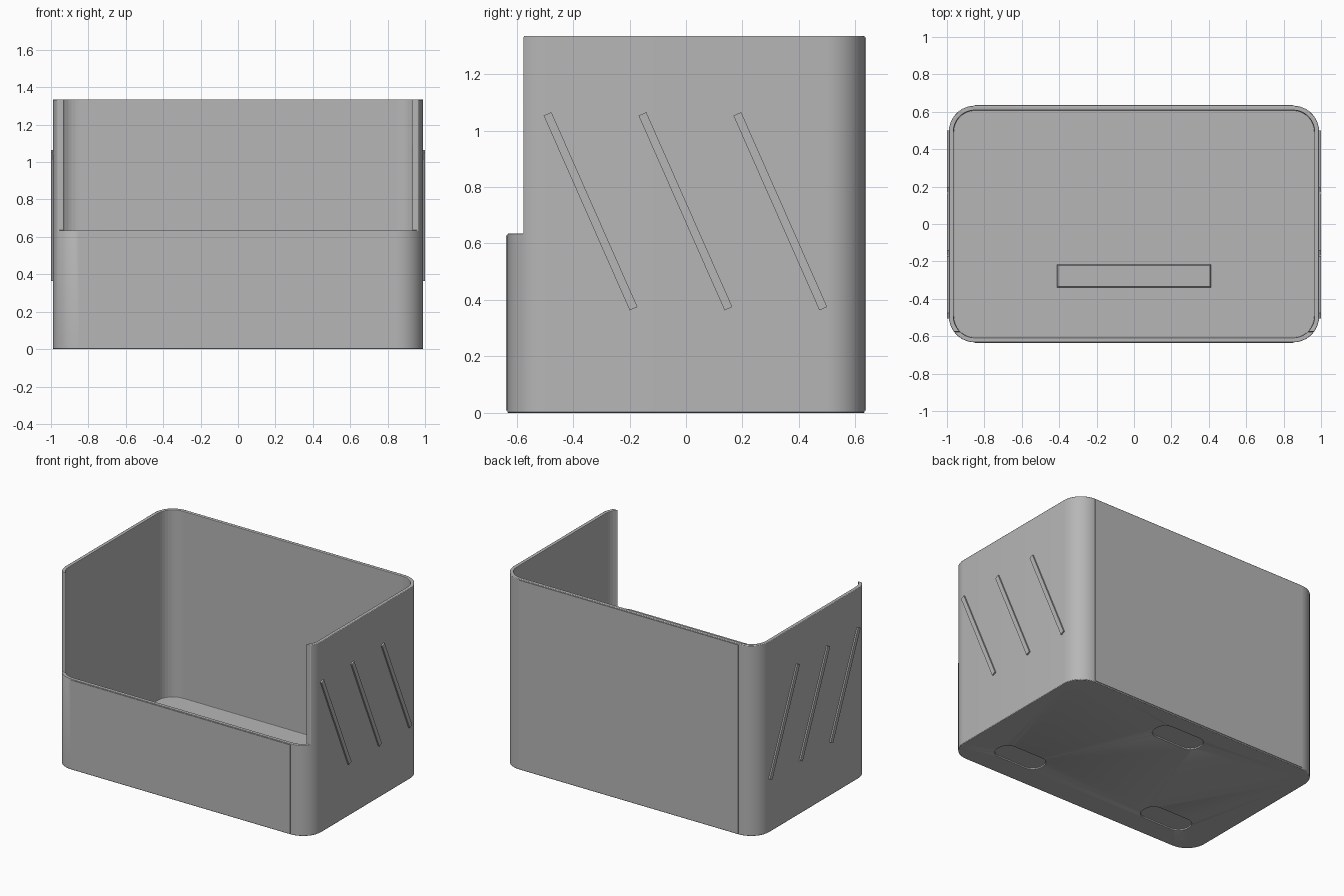
import bpy, bmesh, math
from mathutils import Matrix

if "Cube" in bpy.data.objects:
    bpy.data.objects.remove(bpy.data.objects["Cube"], do_unlink=True)

grey = bpy.data.materials.new("plain_grey")
grey.use_nodes = True
COLOUR = (0.47, 0.47, 0.47, 1)
grey.diffuse_color = COLOUR
grey.node_tree.nodes["Principled BSDF"].inputs["Base Color"].default_value = COLOUR

HX, HY, HEIGHT = 0.99, 0.633, 1.335
WALL, RADIUS = 0.025, 0.14
FRONT_TOP, FRONT_CUT = 0.635, -0.575


def finish(name, bm):
    bmesh.ops.recalc_face_normals(bm, faces=bm.faces)
    mesh = bpy.data.meshes.new(name)
    bm.to_mesh(mesh)
    bm.free()
    mesh.materials.append(grey)
    obj = bpy.data.objects.new(name, mesh)
    bpy.context.collection.objects.link(obj)
    return obj


def rounded_block(name, cx, cy, hx, hy, radius, z0, z1, steps=9):
    """Upright block with rounded vertical corners."""
    bm = bmesh.new()
    ring = []
    for q, (sx, sy) in enumerate([(1, 1), (-1, 1), (-1, -1), (1, -1)]):
        for i in range(steps + 1):
            a = (q + i / steps) * math.pi / 2
            ring.append(bm.verts.new((cx + sx * (hx - radius) + radius * math.cos(a),
                                      cy + sy * (hy - radius) + radius * math.sin(a), z0)))
    base = bm.faces.new(ring)
    top = bmesh.ops.extrude_face_region(bm, geom=[base])["geom"]
    bmesh.ops.translate(bm, vec=(0, 0, z1 - z0),
                        verts=[v for v in top if isinstance(v, bmesh.types.BMVert)])
    return finish(name, bm)


def box(name, x, y, z, tilt=0):
    """Box from three (low, high) ranges, tilted about its own x axis."""
    size = [r[1] - r[0] for r in (x, y, z)]
    mid = [(r[0] + r[1]) / 2 for r in (x, y, z)]
    bm = bmesh.new()
    bmesh.ops.create_cube(bm, size=1, matrix=Matrix.Translation(mid)
                          @ Matrix.Rotation(tilt, 4, "X") @ Matrix.Diagonal((*size, 1)))
    return finish(name, bm)


def cut(target, cutter):
    mod = target.modifiers.new(cutter.name, "BOOLEAN")
    mod.operation = "DIFFERENCE"
    mod.solver = "EXACT"
    mod.object = cutter
    cutter.hide_render = True
    cutter.hide_set(True)


def soften(obj, width, segments=2):
    mod = obj.modifiers.new("edge_round", "BEVEL")
    mod.width = width
    mod.segments = segments
    mod.limit_method = "ANGLE"
    mod.angle_limit = math.radians(40)
    mod.use_clamp_overlap = False


# Open bin: hollow shell with a lowered front
shell = rounded_block("bin_shell", 0, 0, HX, HY, RADIUS, 0, HEIGHT)
cut(shell, rounded_block("cavity_cutter", 0, 0, HX - WALL, HY - WALL,
                         RADIUS - WALL, WALL, HEIGHT + 0.2))
cut(shell, box("front_opening_cutter", (-1.2, 1.2), (-1, FRONT_CUT), (FRONT_TOP, 1.6)))

# Shallow pad recesses underneath
for i, (x, y) in enumerate([(0.6, -0.4), (-0.6, -0.4), (0, 0.43)]):
    cut(shell, rounded_block(f"pad_recess_cutter_{i + 1}", x, y, 0.18, 0.08, 0.07, -0.05, 0.01))
soften(shell, 0.004)

# Slightly raised front and back panels
panel = HX - RADIUS
box("front_panel", (-panel, panel), (-HY - 0.004, -HY + 0.005), (0.008, FRONT_TOP - 0.006))
box("back_panel", (-panel, panel), (HY - 0.005, HY + 0.004), (0.008, HEIGHT - 0.006))

# Slanted ribs on both sides
for side, sx in (("left", 1), ("right", -1)):
    xs = sorted((sx * (HX - 0.006), sx * 1.0))
    for i in range(3):
        y = -0.338 + i * 0.336
        box(f"{side}_rib_{i + 1}", xs, (y - 0.015, y + 0.015), (0.337, 1.091), 0.416)

# Chamfered plate on the floor
plate = box("floor_plate", (-0.42, 0.42), (-0.345, -0.21), (WALL - 0.01, WALL + 0.008))
for v in plate.data.vertices:
    if v.co.z > WALL:
        v.co.x -= math.copysign(0.014, v.co.x)
        v.co.y -= math.copysign(0.011, v.co.y + 0.277)

# Smooth rounded corners, keep real edges sharp
bpy.ops.object.select_all(action="DESELECT")
shell.select_set(True)
bpy.context.view_layer.objects.active = shell
bpy.ops.object.shade_smooth_by_angle(angle=math.radians(35))
